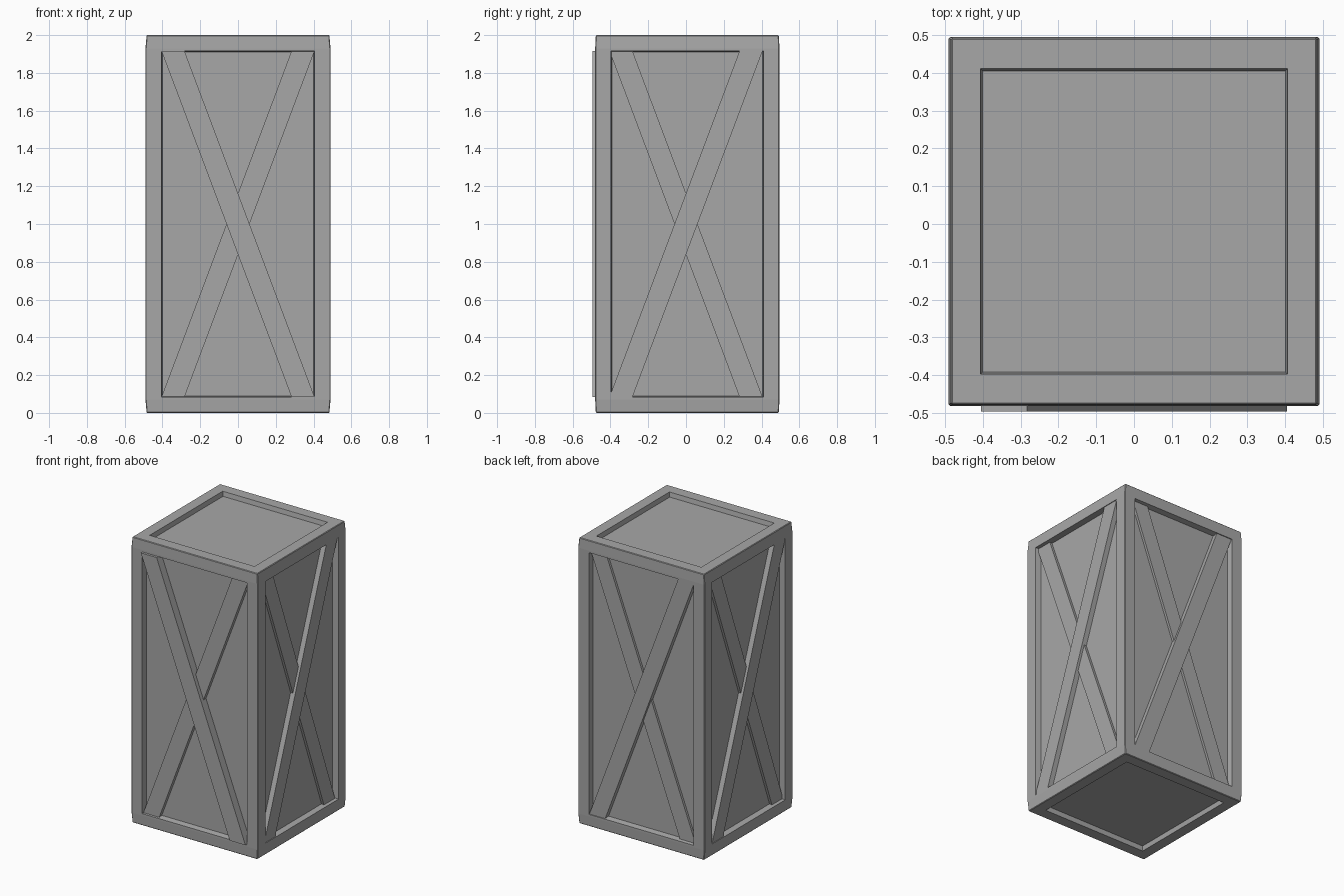
import bpy, bmesh
from math import pi
from mathutils import Matrix

cube = bpy.data.objects.get("Cube")
if cube:
    bpy.data.objects.remove(cube, do_unlink=True)

GREY = (0.39, 0.39, 0.39, 1)
mat = bpy.data.materials.new("grey_wood")
mat.use_nodes = True
mat.diffuse_color = GREY
bsdf = mat.node_tree.nodes["Principled BSDF"]
bsdf.inputs["Base Color"].default_value = GREY
bsdf.inputs["Roughness"].default_value = 0.8


def finish(name, bm):
    bmesh.ops.recalc_face_normals(bm, faces=bm.faces)
    mesh = bpy.data.meshes.new(name)
    bm.to_mesh(mesh)
    bm.free()
    mesh.materials.append(mat)
    obj = bpy.data.objects.new(name, mesh)
    bpy.context.collection.objects.link(obj)


# Crate body: worn box with a sunken panel in each of its six sides
bm = bmesh.new()
bmesh.ops.create_cube(bm, size=1)
bmesh.ops.scale(bm, vec=(0.98, 0.976, 2), verts=bm.verts)
bmesh.ops.translate(bm, vec=(0, 0.007, 1), verts=bm.verts)
bmesh.ops.bevel(bm, geom=bm.edges[:], offset=0.004, segments=1, affect='EDGES')
sides = sorted(bm.faces, key=lambda f: f.calc_area())[-6:]
ends = [f for f in sides if abs(f.normal.z) > 0.5]
walls = [f for f in sides if f not in ends]
bmesh.ops.inset_individual(bm, faces=sides, thickness=0.08, use_even_offset=True)
for faces, depth in ((ends, -0.032), (walls, -0.04)):
    bmesh.ops.inset_individual(bm, faces=faces, thickness=0.006, depth=depth,
                               use_even_offset=True)

# Worn ends: the frame narrows slightly at the top and bottom
for level in (0.07, 1.93):
    bmesh.ops.bisect_plane(bm, geom=bm.verts[:] + bm.edges[:] + bm.faces[:],
                           plane_co=(0, 0, level), plane_no=(0, 0, 1))
for v in bm.verts:
    if abs(v.co.z - 1) > 0.99 and abs(v.co.x) > 0.45:
        v.co.x *= 0.988
        v.co.y *= 0.993
finish("crate_body", bm)


def brace(name, turn, mirror, outer):
    """Slanted plank across one side."""
    bm = bmesh.new()
    outline = ((-0.405, 0.085), (-0.283, 0.085), (0.405, 1.915), (0.283, 1.915))
    plank = bm.faces.new([bm.verts.new((x * mirror, -0.43, z)) for x, z in outline])
    raised = bmesh.ops.extrude_face_region(bm, geom=[plank], use_keep_orig=True)
    for v in raised["geom"]:
        if isinstance(v, bmesh.types.BMVert):
            v.co.y = -outer
    bmesh.ops.transform(bm, matrix=Matrix.Rotation(turn, 4, 'Z'), verts=bm.verts)
    finish(name, bm)


# Crossed braces: one raised plank over one lower plank on every side
for k, (side, lean, top, low) in enumerate((("front", -1, 0.496, 0.468),
                                            ("left", 1, 0.486, 0.468),
                                            ("back", 1, 0.49, 0.472),
                                            ("right", 1, 0.486, 0.468))):
    brace(side + "_upper_brace", k * pi / 2, lean, top)
    brace(side + "_lower_brace", k * pi / 2, -lean, low)
